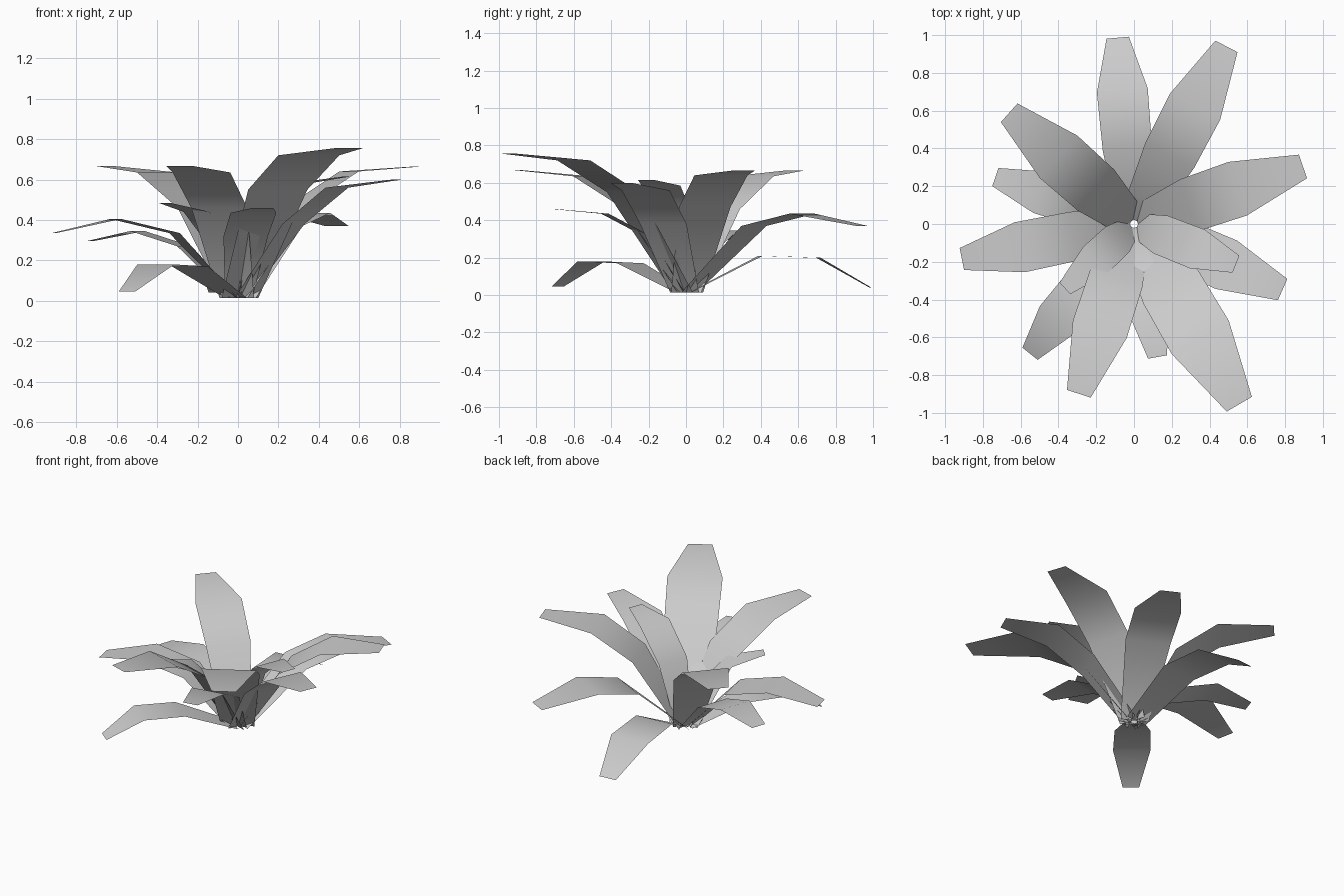
import bpy
import bmesh
from math import radians
from mathutils import Vector, Matrix

if "Cube" in bpy.data.objects:
    bpy.data.objects.remove(bpy.data.objects["Cube"])

# One plain grey for the whole plant
grey = bpy.data.materials.new("leaf_grey")
grey.use_nodes = True
colour = (0.6, 0.6, 0.6, 1)
grey.diffuse_color = colour
grey.node_tree.nodes["Principled BSDF"].inputs["Base Color"].default_value = colour

# Relative width at root, bend, shoulder and tip
TAPER = (0.6, 0.97, 1.0, 0.44)


def leaf(name, angle, width, bend, shoulder, tip):
    """A strip through (distance, height) stations, turned to face its angle."""
    bm = bmesh.new()
    turn = Matrix.Rotation(radians(angle), 3, "Z")
    rows = []
    for (r, z), t in zip(((0.02, 0.015), bend, shoulder, tip), TAPER):
        half = width * t / 2
        rows.append([bm.verts.new(turn @ Vector((r, s * half, z))) for s in (-1, 1)])
    for a, b in zip(rows, rows[1:]):
        bm.faces.new((a[0], b[0], b[1], a[1])).smooth = True
    mesh = bpy.data.meshes.new(name)
    bm.to_mesh(mesh)
    bm.free()
    mesh.materials.append(grey)
    bpy.context.collection.objects.link(bpy.data.objects.new(name, mesh))


# Tall leaves
leaf("tall_leaf_front_left", -59.7, 0.35, (0.39, 0.55), (0.695, 0.72), (1.105, 0.757))
leaf("tall_leaf_front_right", 252, 0.30, (0.30, 0.46), (0.585, 0.635), (0.945, 0.668))
leaf("tall_leaf_back_right", 138.3, 0.30, (0.27, 0.46), (0.535, 0.635), (0.885, 0.667))
leaf("tall_leaf_left", 18.8, 0.30, (0.31, 0.47), (0.58, 0.64), (0.945, 0.665))
leaf("tall_leaf_left_forward", -23.8, 0.28, (0.30, 0.38), (0.535, 0.56), (0.86, 0.60))

# Middle leaves, arching over
leaf("arched_leaf_back_left", 62.5, 0.30, (0.41, 0.37), (0.70, 0.435), (1.06, 0.37))
leaf("arched_leaf_right", 191.5, 0.27, (0.32, 0.335), (0.617, 0.405), (0.93, 0.335))
leaf("arched_leaf_right_back", 161.3, 0.23, (0.28, 0.27), (0.525, 0.345), (0.775, 0.295))

# Low leaves, drooping to the ground
leaf("low_leaf_back", 95, 0.27, (0.40, 0.21), (0.71, 0.20), (0.99, 0.04))
leaf("low_leaf_front_right", 231.3, 0.235, (0.38, 0.17), (0.65, 0.18), (0.88, 0.045))

# Small inner leaves
leaf("inner_leaf_front", -80, 0.23, (0.22, 0.32), (0.44, 0.435), (0.715, 0.46))
leaf("inner_leaf_front_right", 223, 0.19, (0.12, 0.28), (0.28, 0.44), (0.50, 0.485))
leaf("inner_leaf_left", -21.5, 0.22, (0.15, 0.40), (0.36, 0.585), (0.58, 0.615))
